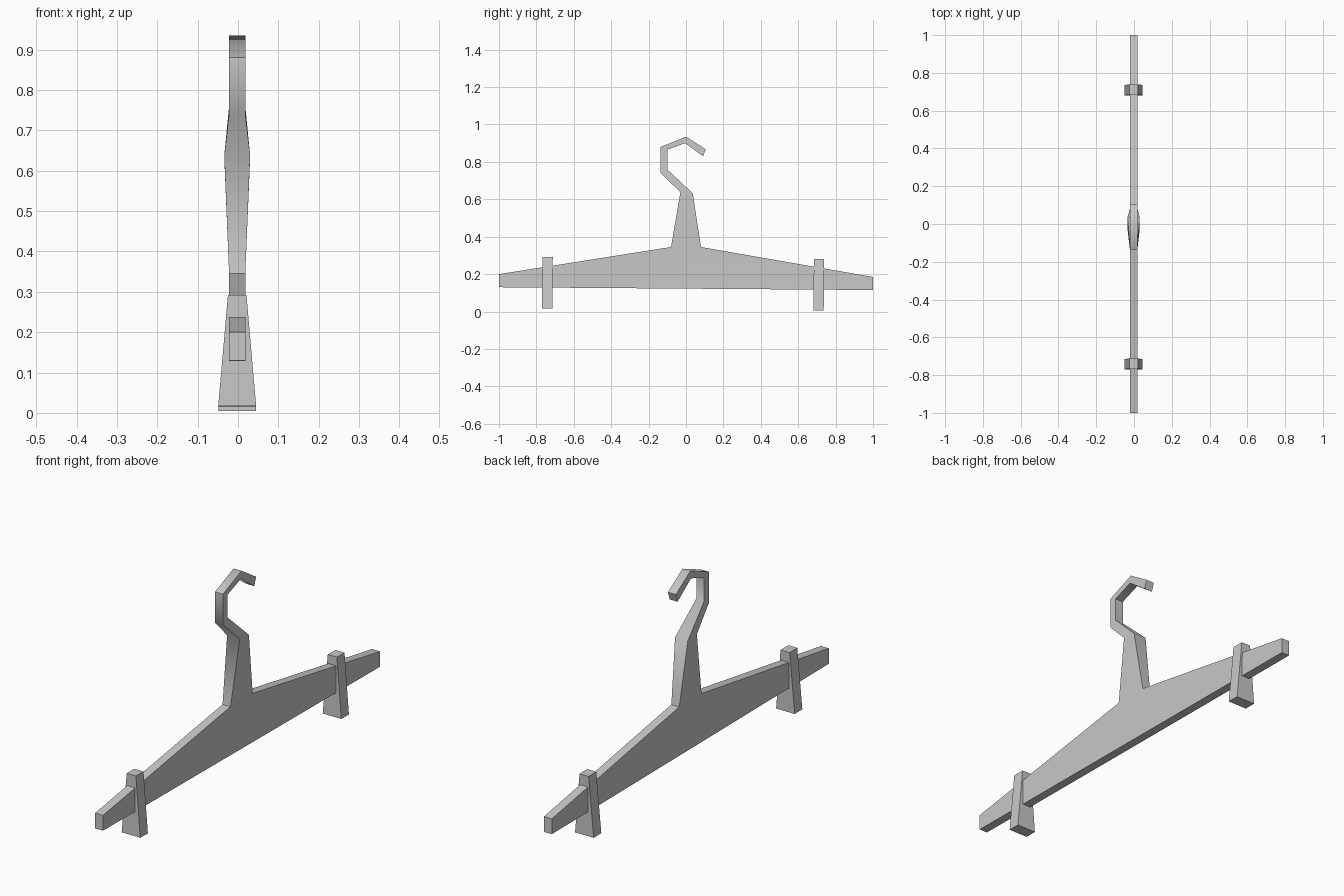
import bpy, bmesh, math

cube = bpy.data.objects.get("Cube")
if cube:
    bpy.data.objects.remove(cube, do_unlink=True)

grey = bpy.data.materials.new("plain_grey")
grey.use_nodes = True
colour = (0.58, 0.58, 0.58, 1)
grey.diffuse_color = colour
grey.node_tree.nodes["Principled BSDF"].inputs["Base Color"].default_value = colour

CENTRE_X = -0.002


def finish(bm, name):
    bmesh.ops.recalc_face_normals(bm, faces=bm.faces)
    mesh = bpy.data.meshes.new(name)
    bm.to_mesh(mesh)
    bm.free()
    mesh.materials.append(grey)
    obj = bpy.data.objects.new(name, mesh)
    bpy.context.collection.objects.link(obj)
    return obj


# Hanger body: shoulder bar, then a chain of cross-sections up the neck and hook
# each section: left point, right point (y, z), half thickness
sections = [
    ((-0.08, 0.345), (0.08, 0.345), 0.02),
    ((-0.03, 0.638), (0.036, 0.632), 0.032),
    ((-0.135, 0.74), (-0.10, 0.76), 0.02),
    ((-0.135, 0.88), (-0.10, 0.865), 0.02),
    ((0.0, 0.935), (-0.005, 0.90), 0.02),
    ((0.105, 0.868), (0.092, 0.83), 0.02),
]
bm = bmesh.new()
pairs = [[bm.verts.new((half, y, z)) for y, z in (a, b)] for a, b, half in sections]
ends = [bm.verts.new((0.02, y, z)) for y, z in
        ((-1, 0.20), (-1, 0.13), (1, 0.115), (1, 0.185))]
bm.faces.new(ends + [pairs[0][1], pairs[0][0]])
for low, high in zip(pairs, pairs[1:]):
    bm.faces.new((low[0], low[1], high[1], high[0]))

# Thicken by mirroring the outline across the middle plane
side = bmesh.ops.extrude_face_region(bm, geom=bm.faces[:], use_keep_orig=True)
for v in side["geom"]:
    if isinstance(v, bmesh.types.BMVert):
        v.co.x *= -1
for v in bm.verts:
    v.co.x += CENTRE_X
body = finish(bm, "hanger_body")

bpy.ops.object.select_all(action="DESELECT")
body.select_set(True)
bpy.context.view_layer.objects.active = body
bpy.ops.object.shade_smooth_by_angle(angle=math.radians(60))


# Clips: wedges that widen toward the bottom
def clip(name, y, z):
    bm = bmesh.new()
    bmesh.ops.create_cube(bm, size=1)
    for v in bm.verts:
        half = 0.023 if v.co.z > 0 else 0.047
        v.co.x *= 2 * half
        v.co.y *= 0.055
        v.co.z *= 0.275
    obj = finish(bm, name)
    obj.location = (CENTRE_X, y, z)
    obj.rotation_euler.x = math.radians(-0.5)


clip("front_clip", -0.741, 0.154)
clip("back_clip", 0.71, 0.1425)
